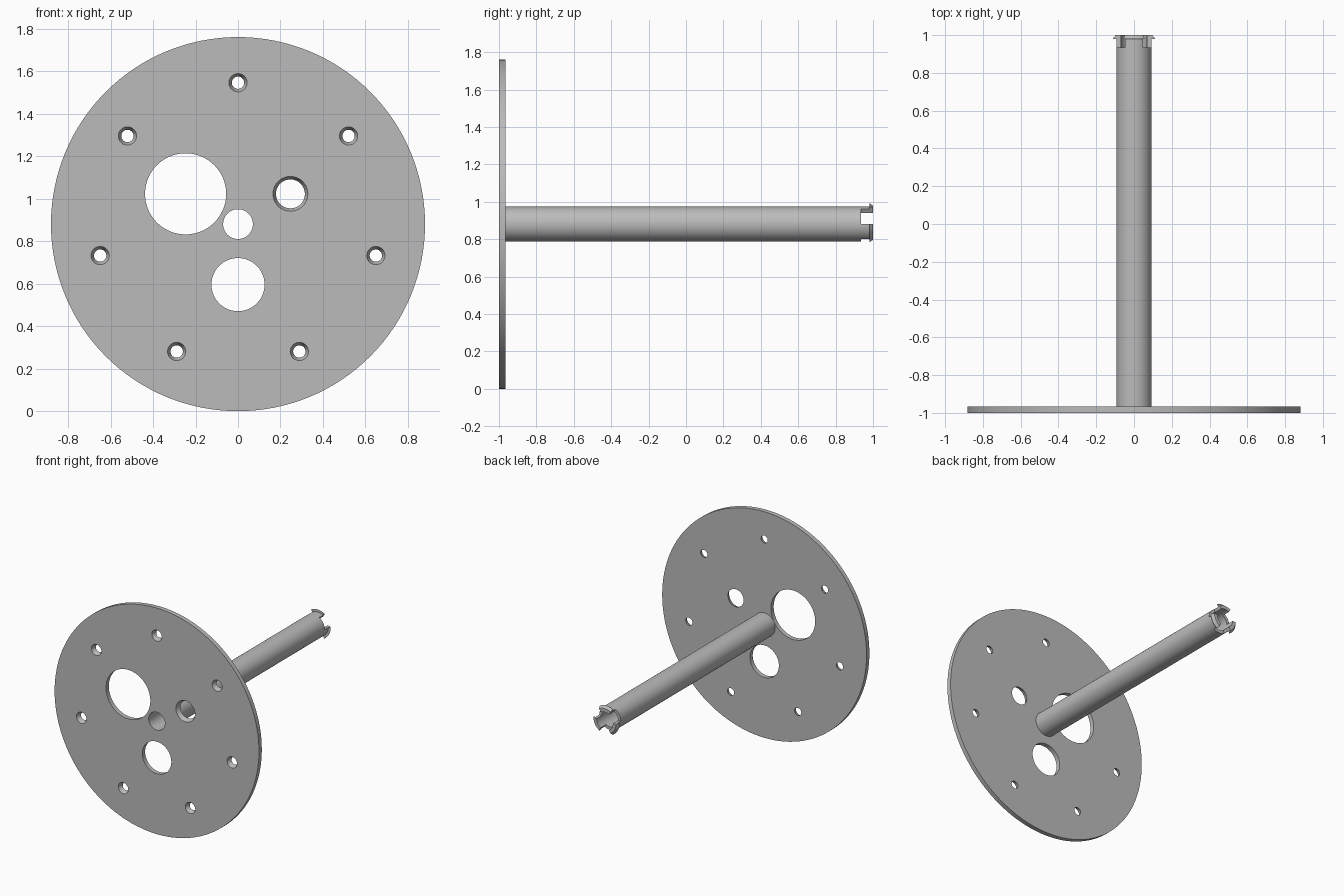
import bpy, bmesh, math
from mathutils import Matrix, Vector

if "Cube" in bpy.data.objects:
    bpy.data.objects.remove(bpy.data.objects["Cube"])

CZ = 0.881                       # height of the common axis
R = 0.881                        # disc radius
FRONT, BACK, SHOULDER, TIP = -1.0, -0.965, 0.935, 1.0
R_IN, R_OUT, R_LIP = 0.07, 0.093, 0.113

grey = bpy.data.materials.new("plain_grey")
grey.diffuse_color = (0.5, 0.5, 0.5, 1)
grey.use_nodes = True
grey.node_tree.nodes["Principled BSDF"].inputs["Base Color"].default_value = grey.diffuse_color


def finish(name, bm):
    bmesh.ops.recalc_face_normals(bm, faces=bm.faces)
    mesh = bpy.data.meshes.new(name)
    bm.to_mesh(mesh)
    bm.free()
    mesh.materials.append(grey)
    obj = bpy.data.objects.new(name, mesh)
    bpy.context.collection.objects.link(obj)
    return obj


def add_cone(bm, x, z, y0, y1, r0, r1, segs):
    """Capped cone along y, radius r0 at y0 and r1 at y1."""
    m = Matrix.Translation((x, (y0 + y1) / 2, z)) @ Matrix.Rotation(-math.pi / 2, 4, 'X')
    bmesh.ops.create_cone(bm, cap_ends=True, segments=segs, radius1=r0, radius2=r1,
                          depth=y1 - y0, matrix=m)


def smooth(obj):
    bpy.ops.object.select_all(action='DESELECT')
    obj.select_set(True)
    bpy.context.view_layer.objects.active = obj
    bpy.ops.object.shade_smooth_by_angle(angle=math.radians(30))


# Disc
bm = bmesh.new()
add_cone(bm, 0, CZ, FRONT, BACK, R, R, 128)
disc = finish("disc", bm)

# Holes: centre bore, three round openings, ring of seven countersunk screw holes
bm = bmesh.new()
holes = [(0, 0, R_IN, R_IN)]
for deg, r_front, r_back in ((150, 0.191, 0.191), (270, 0.125, 0.125), (30, 0.082, 0.068)):
    a = math.radians(deg)
    holes.append((0.285 * math.cos(a), 0.285 * math.sin(a), r_front, r_back))
for i in range(7):
    a = math.pi / 2 + i * math.tau / 7
    holes.append((0.666 * math.cos(a), 0.666 * math.sin(a), 0.043, 0.029))
for x, z, r0, r1 in holes:
    d = r0 - r1                  # extend the taper past both faces by one thickness
    t = BACK - FRONT
    e = 0.5
    add_cone(bm, x, CZ + z, FRONT - e * t, BACK + e * t, r0 + e * d, r1 - e * d, 96)
cutter = finish("hole_cutter", bm)
cutter.hide_render = True

mod = disc.modifiers.new("holes", 'BOOLEAN')
mod.object, mod.operation, mod.solver = cutter, 'DIFFERENCE', 'EXACT'
bpy.context.view_layer.objects.active = disc
bpy.ops.object.modifier_apply(modifier=mod.name)
bpy.data.objects.remove(cutter)
smooth(disc)

# Tube with three barbed snap prongs, revolved segment by segment
SEGS = 96
prong = [(R_IN, SHOULDER), (R_IN, TIP), (0.097, TIP), (R_LIP, 0.98),
         (R_OUT, 0.98), (R_OUT, SHOULDER)]
slot = [(R_IN, SHOULDER), (R_OUT, SHOULDER)]
body = [(R_OUT, BACK), (R_IN, BACK)]


def point(r, y, i):
    a = math.tau * i / SEGS
    return Vector((r * math.cos(a), y, CZ + r * math.sin(a)))


bm = bmesh.new()


def face(points):
    bm.faces.new([bm.verts.new(p) for p in points])


for i in range(SEGS):
    is_prong = (i // (SEGS // 6)) % 2 == 1
    loop = (prong if is_prong else slot) + body
    for (r0, y0), (r1, y1) in zip(loop, loop[1:] + loop[:1]):
        face([point(r0, y0, i), point(r1, y1, i), point(r1, y1, i + 1), point(r0, y0, i + 1)])
for k in range(6):               # flat side walls of the prongs
    face([point(r, y, k * SEGS // 6) for r, y in prong])
bmesh.ops.remove_doubles(bm, verts=bm.verts, dist=1e-5)
smooth(finish("snap_tube", bm))
